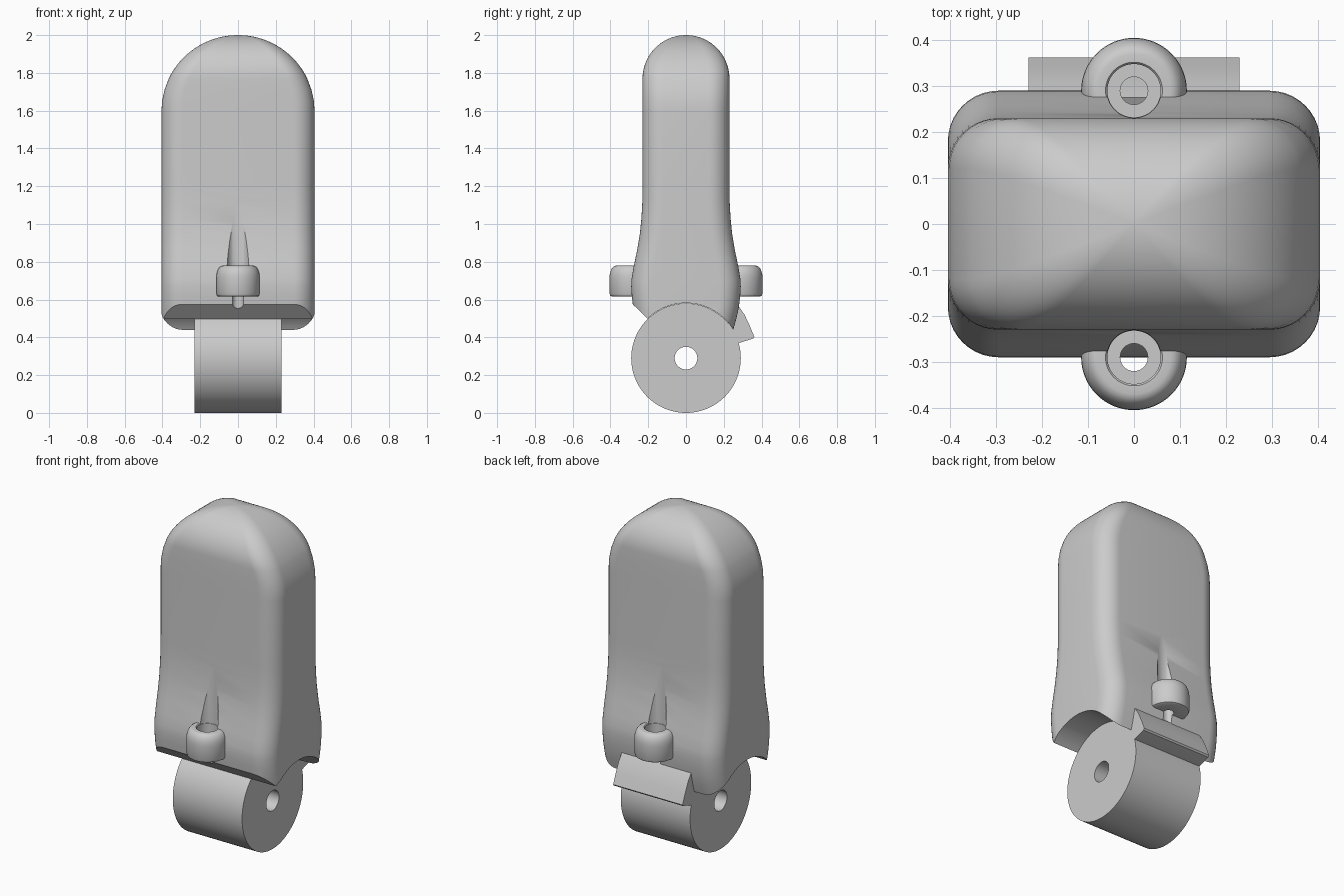
import bpy, bmesh
from math import sin, cos, pi, radians, sqrt
from mathutils import Matrix, Vector

if "Cube" in bpy.data.objects:
    bpy.data.objects.remove(bpy.data.objects["Cube"])

GREY = (0.6, 0.6, 0.6, 1)
mat = bpy.data.materials.new("plain grey")
mat.use_nodes = True
mat.diffuse_color = GREY
mat.node_tree.nodes["Principled BSDF"].inputs["Base Color"].default_value = GREY


def finish(name, bm):
    bmesh.ops.recalc_face_normals(bm, faces=bm.faces[:])
    mesh = bpy.data.meshes.new(name)
    bm.to_mesh(mesh)
    bm.free()
    mesh.materials.append(mat)
    ob = bpy.data.objects.new(name, mesh)
    bpy.context.collection.objects.link(ob)
    return ob


def activate(ob):
    bpy.ops.object.select_all(action='DESELECT')
    ob.select_set(True)
    bpy.context.view_layer.objects.active = ob


def smooth(ob, angle=35):
    activate(ob)
    bpy.ops.object.shade_smooth_by_angle(angle=radians(angle))


def lathe(name, profile, matrix, steps=64):
    """Revolve a closed (radius, height) profile about its own z axis."""
    bm = bmesh.new()
    rings = [[bm.verts.new((r * cos(2 * pi * i / steps), r * sin(2 * pi * i / steps), h))
              for r, h in profile] for i in range(steps)]
    n = len(profile)
    for i in range(steps):
        a, b = rings[i], rings[(i + 1) % steps]
        for j in range(n):
            k = (j + 1) % n
            bm.faces.new((a[j], b[j], b[k], a[k]))
    bm.transform(matrix)
    return finish(name, bm)


def cutter(radius, depth, matrix, steps=64):
    bm = bmesh.new()
    bmesh.ops.create_cone(bm, cap_ends=True, segments=steps, radius1=radius,
                          radius2=radius, depth=depth, matrix=matrix)
    ob = finish("cutter", bm)
    ob.hide_render = True
    return ob


def cut(ob, tool):
    activate(ob)
    mod = ob.modifiers.new("cut", 'BOOLEAN')
    mod.operation = 'DIFFERENCE'
    mod.solver = 'EXACT'
    mod.object = tool
    bpy.ops.object.modifier_apply(modifier=mod.name)
    bpy.data.objects.remove(tool)


def section(hx, hy, r, z, steps=10):
    """Rounded rectangle."""
    pts = []
    for q, (sx, sy) in enumerate(((1, 1), (-1, 1), (-1, -1), (1, -1))):
        for i in range(steps + 1):
            a = (q + i / steps) * pi / 2
            pts.append((sx * (hx - r) + r * cos(a), sy * (hy - r) + r * sin(a), z))
    return pts


# Body: rounded sections lofted from the flared skirt to the domed top
levels = [(0.40, .238), (0.44, .25), (0.5, .267), (0.56, .28), (0.62, .287), (0.67, .29),
          (0.71, .288), (0.78, .276), (0.86, .259), (0.95, .244), (1.03, .236),
          (1.12, .231), (1.2, .23), (1.6, .23), (1.65, .23), (1.71, .23)]
levels += [(1.77 + .23 * sin(a), .23 * cos(a))
           for a in (radians(5 * i) for i in range(18))]
bm = bmesh.new()
rings = []
for z, hy in levels:
    hx = 0.405 * sqrt(1 - (max(z - 1.6, 0) / 0.4) ** 2)
    r = 0.11 * min(1, hy / 0.23)
    rings.append([bm.verts.new(p) for p in section(hx, hy, r, z)])
n = len(rings[0])
for a, b in zip(rings, rings[1:]):
    for i in range(n):
        j = (i + 1) % n
        bm.faces.new((a[i], a[j], b[j], b[i]))
bm.faces.new(rings[0])
tip = bm.verts.new((0, 0, 2))
for i in range(n):
    bm.faces.new((rings[-1][i], rings[-1][(i + 1) % n], tip))
# Sloping cut under the front edge
bmesh.ops.bisect_plane(bm, geom=bm.verts[:] + bm.edges[:] + bm.faces[:],
                       plane_co=(0, -0.287, 0.58), plane_no=Vector((0, -0.7, -0.71)),
                       clear_outer=True)
bmesh.ops.holes_fill(bm, edges=[e for e in bm.edges if e.is_boundary], sides=0)
body = finish("body", bm)

# Wheel arch, then a stepped vertical bore at the front and back
along_x = Matrix.Translation((0, 0, 0.29)) @ Matrix.Rotation(pi / 2, 4, 'Y')
cut(body, cutter(0.2915, 1.2, along_x, 96))
for y in (-0.29, 0.29):
    cut(body, cutter(0.059, 0.75, Matrix.Translation((0, y, 1.025))))
    cut(body, cutter(0.03, 0.4, Matrix.Translation((0, y, 0.55))))
smooth(body, 30)

# Collars around the bores
collar = [(.03, .615), (.1, .615), (.11, .62), (.115, .632), (.115, .715)]
collar += [(.08 + .035 * cos(a), .715 + .065 * sin(a))
           for a in (radians(15 * i) for i in range(1, 7))]
collar += [(.062, .78), (.058, .775), (.058, .65), (.03, .65)]
for name, y in (("front_collar", -0.29), ("back_collar", 0.29)):
    smooth(lathe(name, collar, Matrix.Translation((0, y, 0))))

# Wheel with an axle hole
wheel = lathe("wheel", [(.06, -.23), (.29, -.23), (.29, .23), (.06, .23)], along_x, 96)
smooth(wheel)

# Catch on the back of the wheel
side = [(.24, .55), (.275, .57), (.31, .52), (.338, .46), (.362, .402), (.355, .393),
        (.28, .37), (.2, .36)]
bm = bmesh.new()
face = bm.faces.new([bm.verts.new((-0.23, y, z)) for y, z in side])
out = bmesh.ops.extrude_face_region(bm, geom=[face])
bmesh.ops.translate(bm, vec=(0.46, 0, 0),
                    verts=[v for v in out["geom"] if isinstance(v, bmesh.types.BMVert)])
smooth(finish("back_catch", bm))
